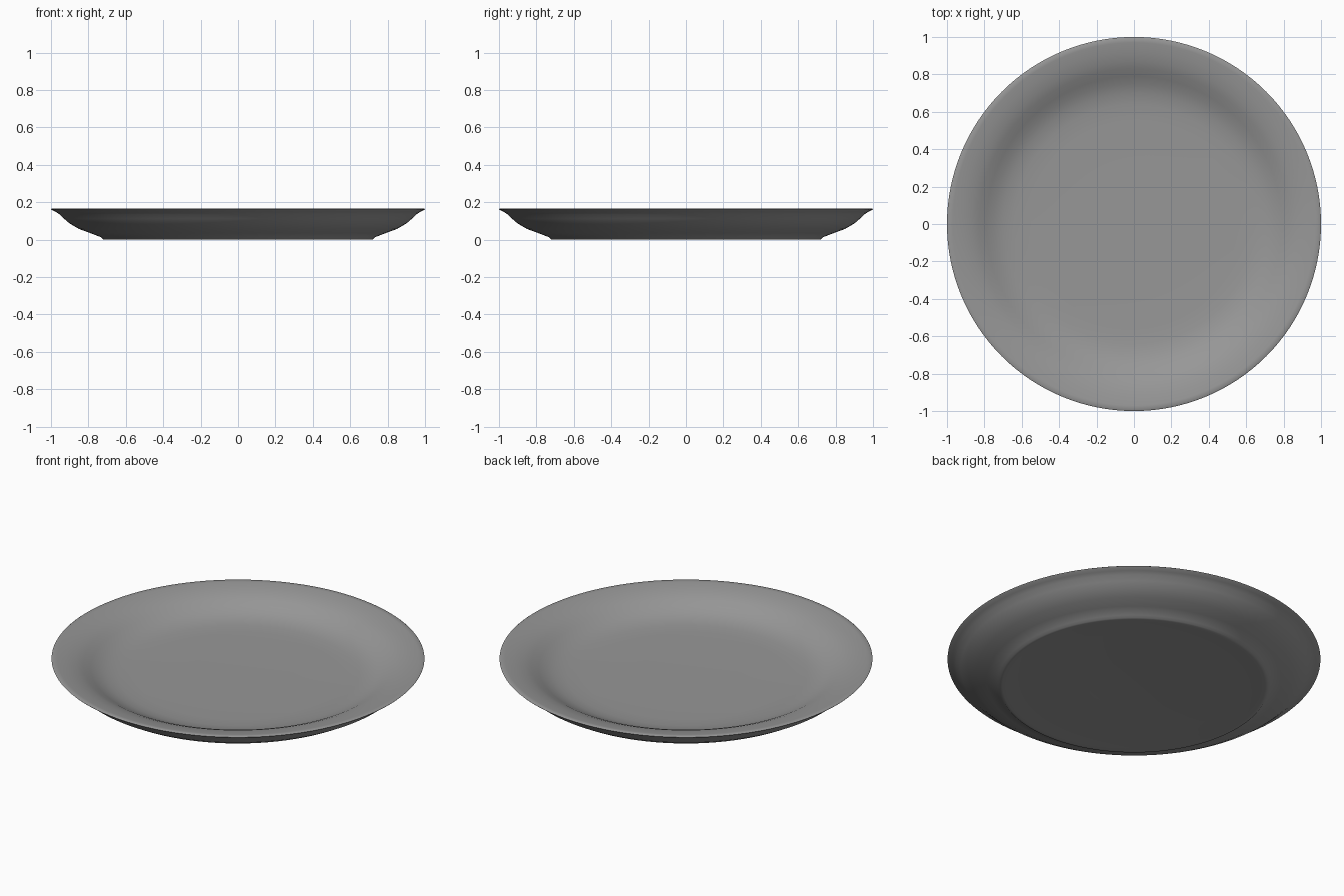
import bpy, bmesh, math

if "Cube" in bpy.data.objects:
    bpy.data.objects.remove(bpy.data.objects["Cube"])

# Half cross-section (radius, height): underside centre -> rim -> top centre
control = [(0, 0.015), (0.15, 0.014), (0.25, 0.01), (0.38, 0.006), (0.55, 0.005), (0.68, 0.003),
           (0.705, 0.0), (0.722, 0.002), (0.733, 0.013), (0.79, 0.035), (0.85, 0.057),
           (0.9, 0.086), (0.93, 0.112), (0.955, 0.136), (0.975, 0.149), (0.995, 0.158), (1.0, 0.163),
           (0.994, 0.167), (0.97, 0.165), (0.92, 0.157), (0.87, 0.145), (0.83, 0.129),
           (0.79, 0.108), (0.75, 0.088), (0.7, 0.072), (0.64, 0.063), (0.55, 0.06),
           (0.3, 0.058), (0, 0.058)]

# Spin the profile round the z axis
SIDES = 128
bm = bmesh.new()
verts = [bm.verts.new((r, 0, z)) for r, z in control]
edges = [bm.edges.new(pair) for pair in zip(verts, verts[1:])]
bmesh.ops.spin(bm, geom=verts + edges, cent=(0, 0, 0), axis=(0, 0, 1),
               angle=2 * math.pi, steps=SIDES, use_duplicate=False)
bmesh.ops.remove_doubles(bm, verts=bm.verts, dist=0.0005)
bmesh.ops.recalc_face_normals(bm, faces=bm.faces)

mesh = bpy.data.meshes.new("plate")
bm.to_mesh(mesh)
bm.free()
plate = bpy.data.objects.new("plate", mesh)
bpy.context.collection.objects.link(plate)

# Dark grey glaze
glaze = bpy.data.materials.new("dark_grey_glaze")
glaze.diffuse_color = (0.31, 0.31, 0.31, 1)
glaze.use_nodes = True
glaze.node_tree.nodes["Principled BSDF"].inputs["Base Color"].default_value = glaze.diffuse_color
mesh.materials.append(glaze)

# Smooth surface
bpy.context.view_layer.objects.active = plate
plate.select_set(True)
bpy.ops.object.shade_smooth_by_angle(angle=math.radians(60))
